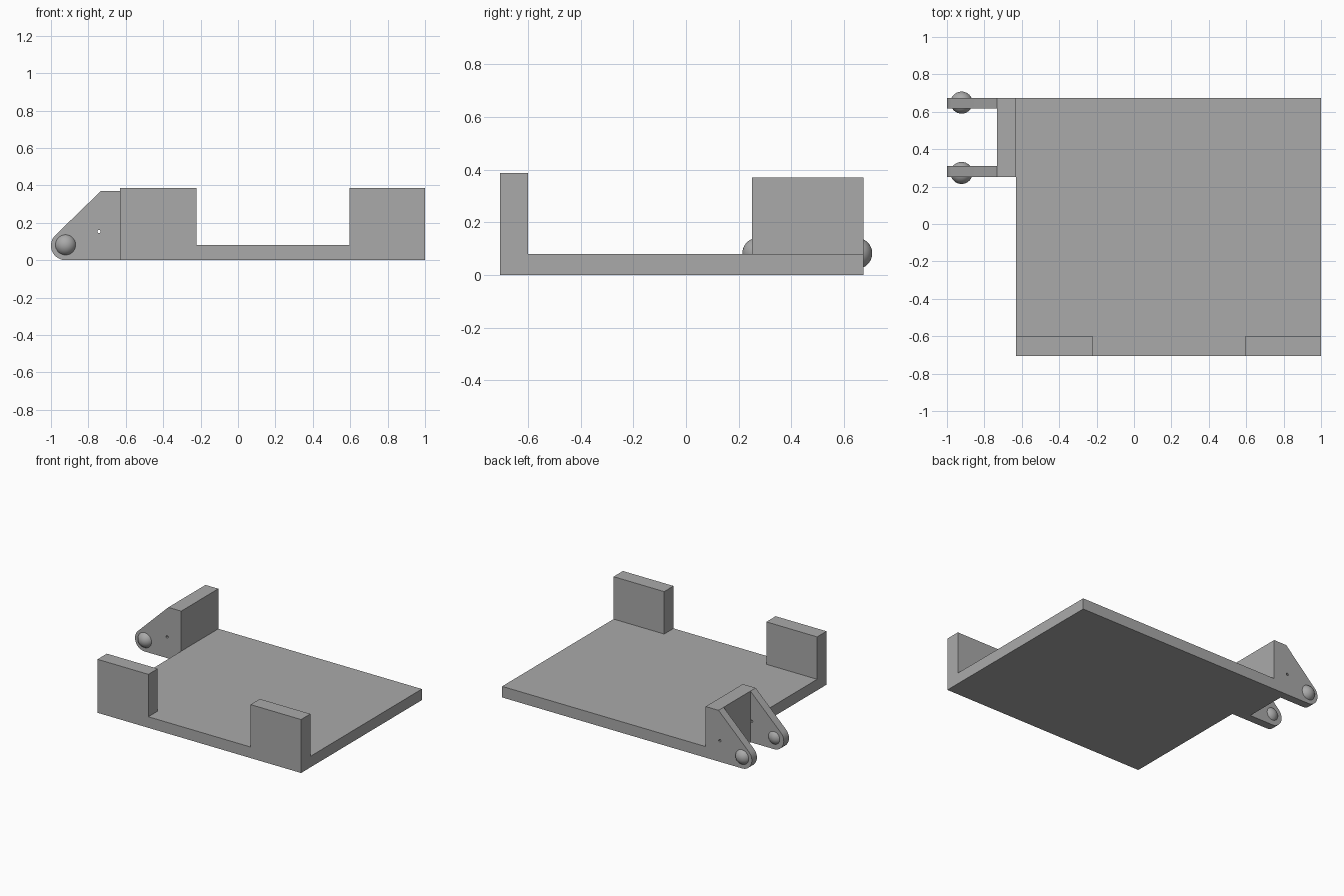
import bpy
import bmesh
from math import cos, sin, radians
from mathutils import Matrix

if "Cube" in bpy.data.objects:
    bpy.data.objects.remove(bpy.data.objects["Cube"], do_unlink=True)

# One plain grey for everything
grey = bpy.data.materials.new("plain grey")
grey.use_nodes = True
grey.diffuse_color = (0.4, 0.4, 0.4, 1)
grey.node_tree.nodes["Principled BSDF"].inputs["Base Color"].default_value = (0.4, 0.4, 0.4, 1)


def add_object(name, bm):
    bmesh.ops.recalc_face_normals(bm, faces=bm.faces)
    mesh = bpy.data.meshes.new(name)
    bm.to_mesh(mesh)
    bm.free()
    mesh.materials.append(grey)
    obj = bpy.data.objects.new(name, mesh)
    bpy.context.collection.objects.link(obj)
    return obj


def slab(name, outline, y0, y1):
    """Extrude an (x, z) outline along y."""
    bm = bmesh.new()
    face = bm.faces.new([bm.verts.new((x, y0, z)) for x, z in outline])
    made = bmesh.ops.extrude_face_region(bm, geom=[face])["geom"]
    verts = [v for v in made if isinstance(v, bmesh.types.BMVert)]
    bmesh.ops.translate(bm, verts=verts, vec=(0, y1 - y0, 0))
    return add_object(name, bm)


def rect(x0, x1, z1):
    return [(x0, 0), (x1, 0), (x1, z1), (x0, z1)]


def combine(target, tool, operation):
    mod = target.modifiers.new(tool.name, "BOOLEAN")
    mod.operation, mod.solver, mod.object = operation, "EXACT", tool
    bpy.context.view_layer.objects.active = target
    bpy.ops.object.modifier_apply(modifier=mod.name)
    bpy.data.objects.remove(tool, do_unlink=True)


LEFT, RIGHT, FRONT, BACK = 1.0, -0.63, -0.707, 0.675
DECK, TAB, WALL = 0.08, 0.387, 0.37
WALL_X, HINGE_Y = -0.733, 0.25
PIN_X, PIN_Z, EYE = -0.922, 0.078, 0.078

# Base plate, front rail with two upright tabs, and the hinge wall
body = slab("base_plate", rect(RIGHT, LEFT, DECK), FRONT, BACK)
rail = [(RIGHT, 0), (LEFT, 0), (LEFT, TAB), (0.595, TAB),
        (0.595, DECK), (-0.223, DECK), (-0.223, TAB), (RIGHT, TAB)]
combine(body, slab("front_rail", rail, FRONT, -0.6), "UNION")
combine(body, slab("hinge_wall", rect(WALL_X, RIGHT, WALL), HINGE_Y, BACK), "UNION")

# Two sloping hinge lugs with rounded ends
arc = [radians(135 + 9 * i) for i in range(16)]
lug = [(RIGHT, 0), (RIGHT, WALL), (WALL_X, WALL)]
lug += [(PIN_X + EYE * cos(a), PIN_Z + EYE * sin(a)) for a in arc]
for y0, y1 in ((HINGE_Y, 0.31), (0.617, BACK)):
    combine(body, slab("hinge_lug", lug, y0, y1), "UNION")

# Small hole through both lugs
hole = [(-0.743 + 0.009 * cos(a), 0.153 + 0.009 * sin(a))
        for a in (radians(30 * i) for i in range(12))]
combine(body, slab("hole_cutter", hole, 0.2, 0.8), "DIFFERENCE")

# Merge coplanar faces into clean panels
bm = bmesh.new()
bm.from_mesh(body.data)
bmesh.ops.remove_doubles(bm, verts=bm.verts, dist=0.0001)
bmesh.ops.dissolve_limit(bm, angle_limit=radians(1), verts=bm.verts, edges=bm.edges)
bm.to_mesh(body.data)
bm.free()

# Round pins set into the lugs
pins = []
for name, y in (("front_pin", 0.273), ("back_pin", 0.649)):
    bm = bmesh.new()
    bmesh.ops.create_uvsphere(bm, u_segments=32, v_segments=16, radius=0.059,
                              matrix=Matrix.Translation((PIN_X, y, 0.082)))
    pins.append(add_object(name, bm))

for obj in [body] + pins:
    bpy.ops.object.select_all(action="DESELECT")
    obj.select_set(True)
    bpy.context.view_layer.objects.active = obj
    bpy.ops.object.shade_smooth_by_angle(angle=radians(30))
